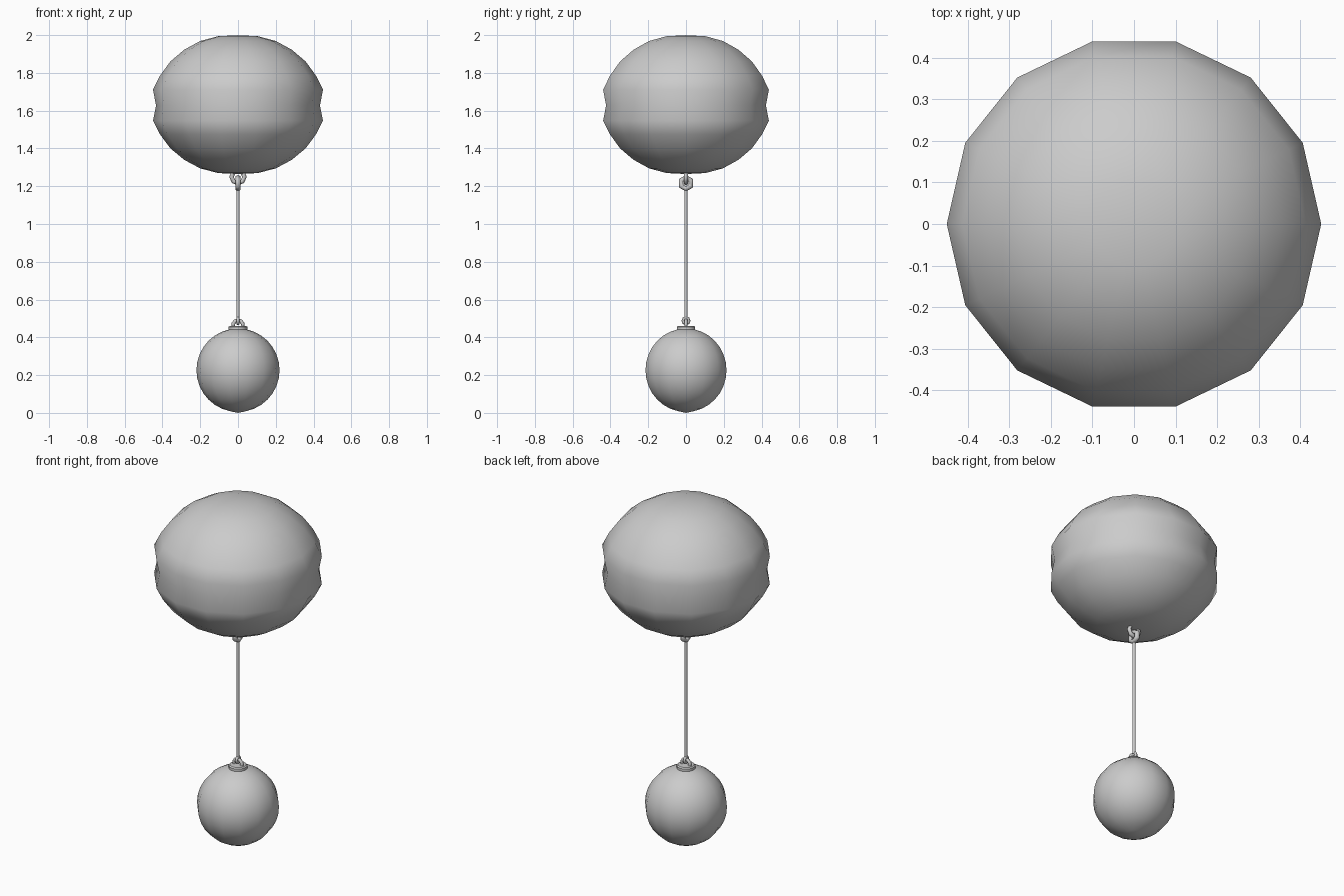
import bpy, bmesh
from math import sin, cos, pi

if "Cube" in bpy.data.objects:
    bpy.data.objects.remove(bpy.data.objects["Cube"])


def finish(name, bm, angle=None):
    bmesh.ops.recalc_face_normals(bm, faces=bm.faces)
    me = bpy.data.meshes.new(name)
    bm.to_mesh(me)
    bm.free()
    ob = bpy.data.objects.new(name, me)
    bpy.context.collection.objects.link(ob)
    for p in me.polygons:
        p.use_smooth = True
    if angle:
        bpy.context.view_layer.objects.active = ob
        ob.select_set(True)
        bpy.ops.object.shade_smooth_by_angle(angle=angle)
        ob.select_set(False)
    return ob


def lathe(name, profile, sides, angle=None):
    """Revolve (radius, z) points about z; zero radius makes a pole."""
    bm = bmesh.new()
    rings = []
    for r, z in profile:
        n = sides if r > 0 else 1
        rings.append([bm.verts.new((r * cos(2 * pi * i / sides), r * sin(2 * pi * i / sides), z))
                      for i in range(n)])
    for a, b in zip(rings, rings[1:]):
        for i in range(sides):
            j = (i + 1) % sides
            quad = [a[i % len(a)], a[j % len(a)], b[j % len(b)], b[i % len(b)]]
            bm.faces.new(list(dict.fromkeys(quad)))
    return finish(name, bm, angle)


def ring(name, z, major, minor, plane, seg=10, sec=6):
    """Upright ring in the xz or yz plane."""
    bm = bmesh.new()
    loops = []
    for i in range(seg):
        t = 2 * pi * i / seg + pi / 2
        loop = []
        for k in range(sec):
            s = 2 * pi * k / sec
            u = (major + minor * cos(s)) * cos(t)
            h = z + (major + minor * cos(s)) * sin(t)
            w = minor * sin(s)
            loop.append(bm.verts.new((u, w, h) if plane == "xz" else (w, u, h)))
        loops.append(loop)
    for i in range(seg):
        a, b = loops[i], loops[(i + 1) % seg]
        for k in range(sec):
            m = (k + 1) % sec
            bm.faces.new((a[k], a[m], b[m], b[k]))
    return finish(name, bm)


# Large float with a shallow groove round its middle
half = [(0.445, 0.082), (0.413, 0.155), (0.358, 0.23), (0.285, 0.291),
        (0.2, 0.337), (0.105, 0.362), (0, 0.367)]
mid = 1.633 - 0.005
half = [(r * 0.45 / 0.445 if r > 0.44 else r, h) for r, h in half]
profile = [(r, mid + h * 1.012) for r, h in reversed(half)] + [(0.434, mid)]
profile += [(r, mid - h * 0.99) for r, h in half]
lathe("upper_float", profile, 14)

# Ball weight
lathe("lower_ball", [(0.22 * sin(pi * i / 16), 0.226 - 0.221 * cos(pi * i / 16))
                     if 0 < i < 16 else (0, 0.226 - 0.226 * cos(pi * i / 16))
                     for i in range(17)], 14)

# Small cap on the ball
lathe("ball_cap", [(0, 0.435), (0.05, 0.435), (0.05, 0.455), (0.044, 0.461), (0, 0.461)], 14, 0.6)

# Eyes fixed to the float and ball, and rope loops through them
ring("float_eye", 1.25, 0.034, 0.012, "xz", seg=8)
ring("upper_rope_loop", 1.216, 0.03, 0.014, "yz", seg=6)
ring("ball_eye", 0.465, 0.026, 0.01, "xz", seg=10)
ring("lower_rope_loop", 0.488, 0.016, 0.008, "yz", seg=8)

# Rope
lathe("rope", [(0, 0.495), (0.008, 0.495), (0.008, 1.19), (0, 1.19)], 8, 0.8)
